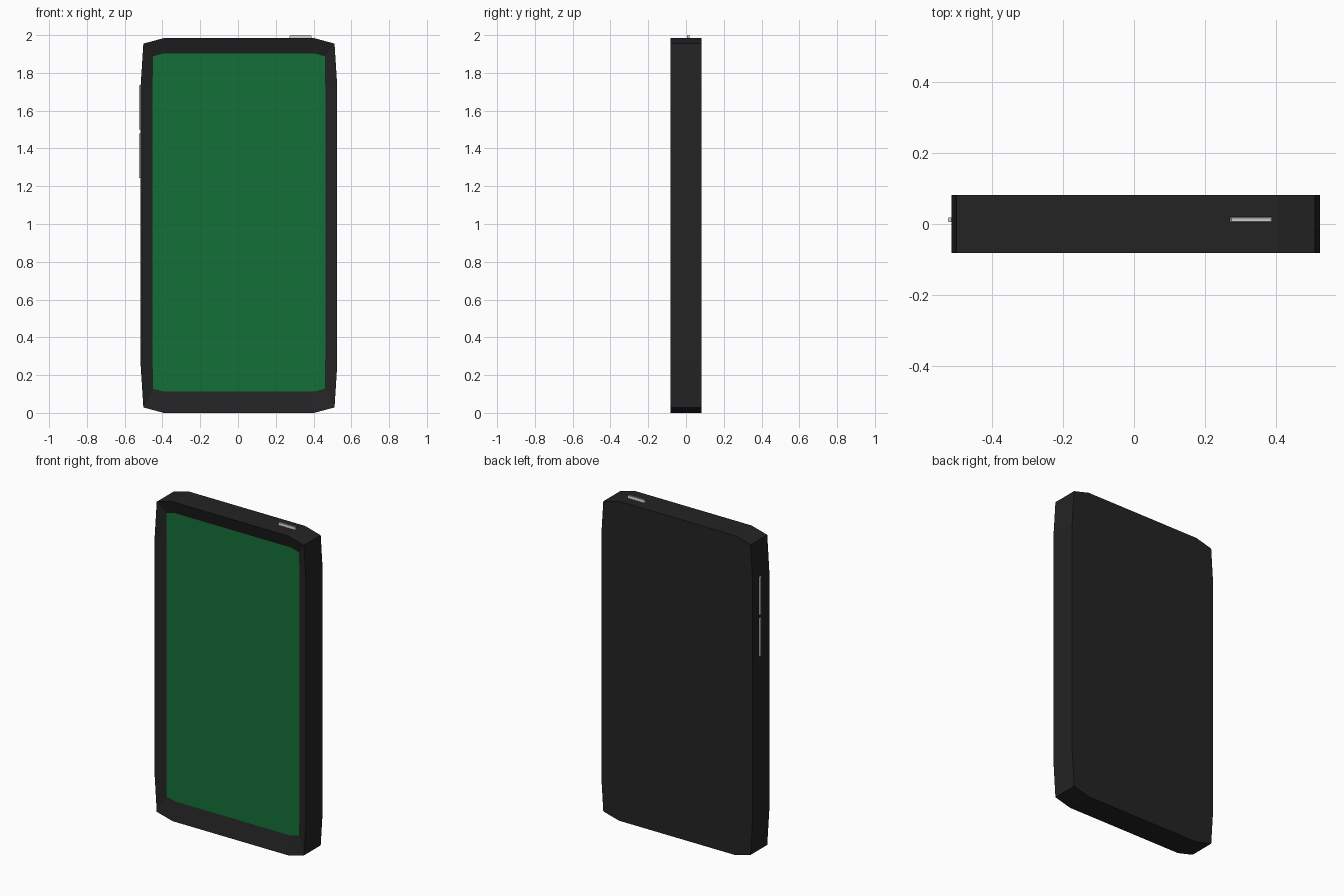
import bpy, bmesh
from mathutils import Vector

if "Cube" in bpy.data.objects:
    bpy.data.objects.remove(bpy.data.objects["Cube"])

CX, CZ = 0.005, 0.992     # centre of the case outline


def material(name, rgb):
    m = bpy.data.materials.new(name)
    m.diffuse_color = (*rgb, 1)
    m.use_nodes = True
    m.node_tree.nodes["Principled BSDF"].inputs["Base Color"].default_value = m.diffuse_color
    return m


def make_object(name, bm, mat=None):
    bmesh.ops.recalc_face_normals(bm, faces=bm.faces)
    mesh = bpy.data.meshes.new(name)
    bm.to_mesh(mesh)
    bm.free()
    obj = bpy.data.objects.new(name, mesh)
    bpy.context.collection.objects.link(obj)
    if mat:
        mesh.materials.append(mat)
    return obj


def mirrored_outline(quarter):
    """Mirror one quarter (side to top) into a full closed outline."""
    half = quarter + [(-x, z) for x, z in reversed(quarter)]
    return half + [(-x, -z) for x, z in half]


def ring(bm, outline, y):
    return [bm.verts.new((CX + x, y, CZ + z)) for x, z in outline]


def bridge(bm, a, b):
    for i in range(len(a)):
        j = (i + 1) % len(a)
        bm.faces.new((a[i], a[j], b[j], b[i]))


dark = material("case_black", (0.017, 0.017, 0.017))
green = material("screen_green", (0.007, 0.16, 0.04))

case_outline = mirrored_outline([(0.52, 0.745), (0.506, 0.963), (0.398, 0.992)])
screen_outline = mirrored_outline([(0.457, 0.72), (0.455, 0.88), (0.40, 0.895)])
SHIFT = 0.016             # the screen sits slightly above the case centre
screen_outline = [(x, z + SHIFT) for x, z in screen_outline]

# Case: back plate, outer wall and bezel sloping in to the screen
bm = bmesh.new()
back = ring(bm, case_outline, 0.082)
front = ring(bm, case_outline, -0.082)
inner = ring(bm, screen_outline, -0.057)
bm.faces.new(back)
bridge(bm, back, front)
bridge(bm, front, inner)
make_object("case", bm, dark)

# Screen: flat panel closing the recess
bm = bmesh.new()
bm.faces.new(ring(bm, screen_outline, -0.057))
screen = make_object("screen", bm, green)
if screen.data.polygons[0].normal.y > 0:
    screen.data.flip_normals()


def button(name, centre, size, axis, sign):
    """Small box whose outer face tapers in."""
    bm = bmesh.new()
    bmesh.ops.create_cube(bm, size=1)
    for v in bm.verts:
        outer = v.co[axis] * sign > 0
        for k in range(3):
            half = size[k] / 2
            if outer and k != axis:
                half -= 0.004 if size[k] < 0.05 else 0.007
            v.co[k] = half if v.co[k] > 0 else -half
        v.co += Vector(centre)
    make_object(name, bm)


# Buttons: two volume keys on the left edge, power key on top
for name, z in (("volume_up", 1.617), ("volume_down", 1.361)):
    button(name, (-0.510, 0.012, z), (0.030, 0.019, 0.247), 0, -1)
button("power_button", (0.331, 0.012, 1.985), (0.126, 0.019, 0.030), 2, 1)
